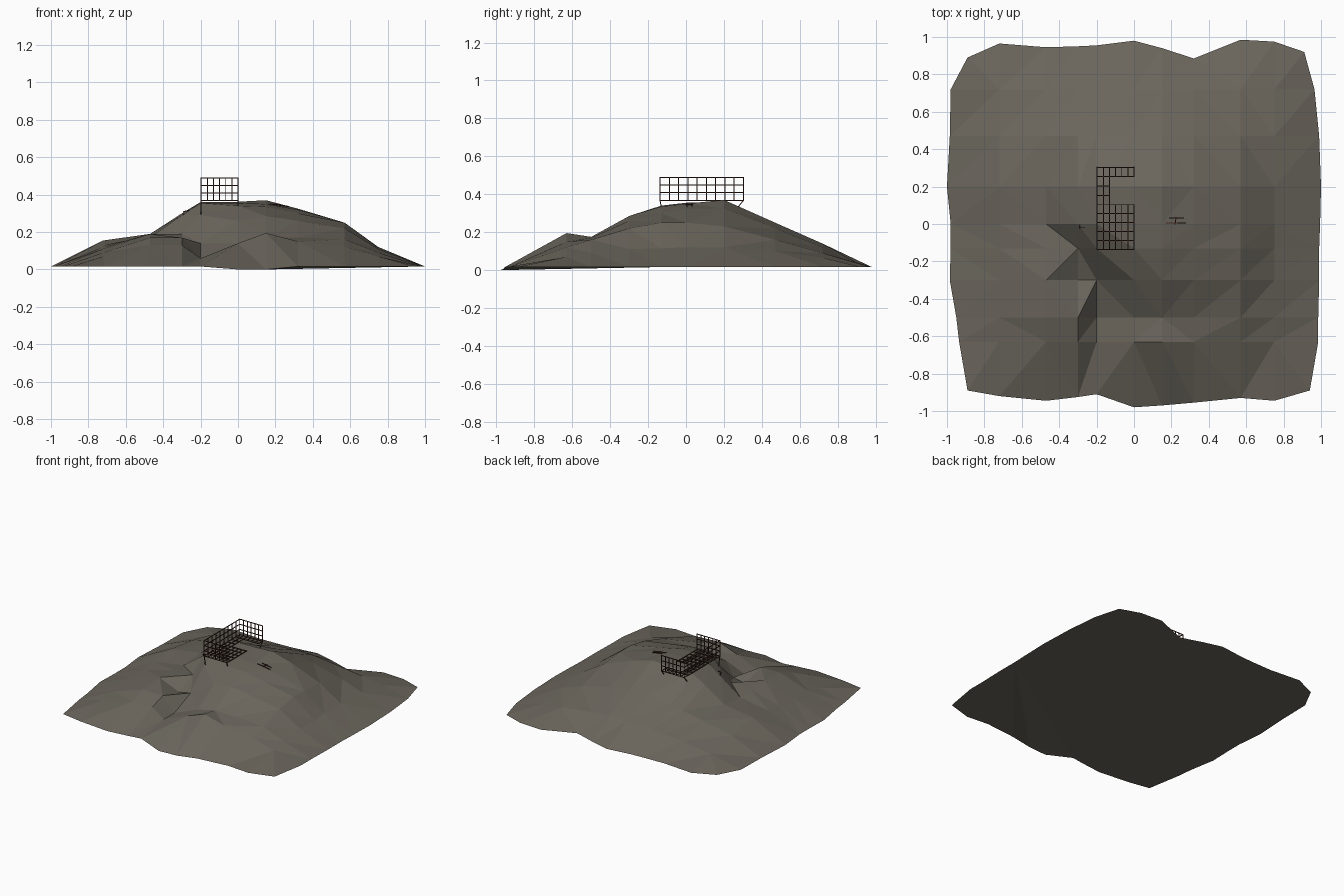
import bpy, bmesh
from mathutils import Vector

if "Cube" in bpy.data.objects:
    bpy.data.objects.remove(bpy.data.objects["Cube"])


def material(name, rgb):
    m = bpy.data.materials.new(name)
    m.diffuse_color = (*rgb, 1)
    m.use_nodes = True
    m.node_tree.nodes["Principled BSDF"].inputs["Base Color"].default_value = m.diffuse_color
    return m


rock = material("grey brown rock", (0.145, 0.132, 0.108))
rust = material("dark rust", (0.06, 0.022, 0.015))


def finish(bm, name, mat):
    bmesh.ops.recalc_face_normals(bm, faces=bm.faces)
    me = bpy.data.meshes.new(name)
    bm.to_mesh(me)
    bm.free()
    me.materials.append(mat)
    ob = bpy.data.objects.new(name, me)
    bpy.context.collection.objects.link(ob)
    return ob


# Rocky hill: inner heights on a coarse grid, irregular rim around it
xs = [-0.72, -0.47, -0.3, -0.2, 0.0, 0.15, 0.32, 0.57, 0.75]
ys = [-0.63, -0.5, -0.3, -0.13, 0.0, 0.2, 0.47, 0.72]
heights = [
    [.07, .13, .13, .06, .14, .195, .15, .12, .07],
    [.09, .17, .17, .06, .14, .175, .17, .16, .09],
    [.11, .19, .12, .14, .26, .285, .26, .22, .11],
    [.12, .18, .19, .29, .34, .335, .30, .25, .115],
    [.13, .17, .29, .355, .355, .35, .32, .25, .12],
    [.155, .19, .30, .36, .362, .37, .325, .23, .12],
    [.12, .17, .20, .22, .245, .25, .22, .16, .10],
    [.07, .10, .115, .125, .14, .14, .12, .09, .065],
]
front = [-.92, -.945, -.925, -.91, -.98, -.97, -.955, -.93, -.945]
back = [.965, .945, .95, .955, .98, .94, .885, .985, .975]
left = [-.935, -.95, -.985, -.98, -.98, -.99, -.985, -.98]
right = [.985, .985, .99, .99, .995, 1.0, .99, .965]
left[5] = -1.0
RIM = 0.016

bm = bmesh.new()
rows = []
first = [(-.89, -.89, RIM)] + [(x, y, 0.0 if y < -.96 else RIM) for x, y in zip(xs, front)] + [(.94, -.89, RIM)]
last = [(-.89, .89, RIM)] + [(x, y, RIM) for x, y in zip(xs, back)] + [(.91, .92, RIM)]
rows.append(first)
for y, hs, l, r in zip(ys, heights, left, right):
    rows.append([(l, y, RIM)] + [(x, y, h) for x, h in zip(xs, hs)] + [(r, y, RIM)])
rows.append(last)
grid = [[bm.verts.new(p) for p in row] for row in rows]
for a, b in zip(grid, grid[1:]):
    for i in range(len(a) - 1):
        bm.faces.new((a[i], a[i + 1], b[i + 1], b[i]))
# flat underside
rim = grid[0] + [r[-1] for r in grid[1:-1]] + grid[-1][::-1] + [r[0] for r in grid[-2:0:-1]]
bm.faces.new(rim[::-1])
bmesh.ops.triangulate(bm, faces=bm.faces[:])
finish(bm, "rocky_hill", rock)


# Thin square bar between two points
def bar(bm, a, b, t=0.005):
    a, b = Vector(a), Vector(b)
    d = b - a
    rot = d.to_track_quat('Z', 'Y').to_matrix().to_4x4()
    rot.translation = (a + b) / 2
    new = bmesh.ops.create_cube(bm, size=1)["verts"]
    for v in new:
        v.co = rot @ Vector((v.co.x * t, v.co.y * t, v.co.z * (d.length + t)))


# Lattice panel from a corner along two edges
def lattice(name, origin, u, v, nu, nv):
    bm = bmesh.new()
    o, u, v = Vector(origin), Vector(u), Vector(v)
    for i in range(nu + 1):
        bar(bm, o + u * i / nu, o + u * i / nu + v)
    for j in range(nv + 1):
        bar(bm, o + v * j / nv, o + v * j / nv + u)
    finish(bm, name, rust)


X0, X1, Y0, Y1, Z0, H = -.197, 0.0, -.137, .303, .368, .12
# Walkway floors forming a C shape
lattice("main_floor", (X0, Y0, Z0), (X1 - X0, 0, 0), (0, .24, 0), 6, 5)
lattice("side_floor", (X0, Y0 + .24, Z0), (.066, 0, 0), (0, .15, 0), 2, 3)
lattice("back_floor", (X0, Y1 - .05, Z0), (X1 - X0, 0, 0), (0, .05, 0), 6, 1)
# Railings
lattice("left_railing", (X0, Y0, Z0), (0, Y1 - Y0, 0), (0, 0, H), 9, 3)
lattice("front_railing", (X0, Y0, Z0), (X1 - X0, 0, 0), (0, 0, H), 6, 3)
lattice("back_railing", (X0, Y1, Z0), (X1 - X0, 0, 0), (0, 0, H), 6, 3)

# Props under the walkway
bm = bmesh.new()
for x in (X0, X1):
    bar(bm, (x, Y1, Z0), (x, .265, .32))
    bar(bm, (x, Y0, Z0), (x, Y0 + .02, .27))
finish(bm, "walkway_props", rust)

# Loose bars lying on the slope
bm = bmesh.new()
bar(bm, (.17, .005, .35), (.275, .005, .335))
bar(bm, (.19, .032, .35), (.265, .032, .338))
bar(bm, (.22, 0, .345), (.225, .035, .347))
bar(bm, (-.29, .005, .28), (-.29, -.02, .31))
bar(bm, (-.29, -.02, .31), (-.265, -.02, .315))
finish(bm, "loose_bars", rust)
